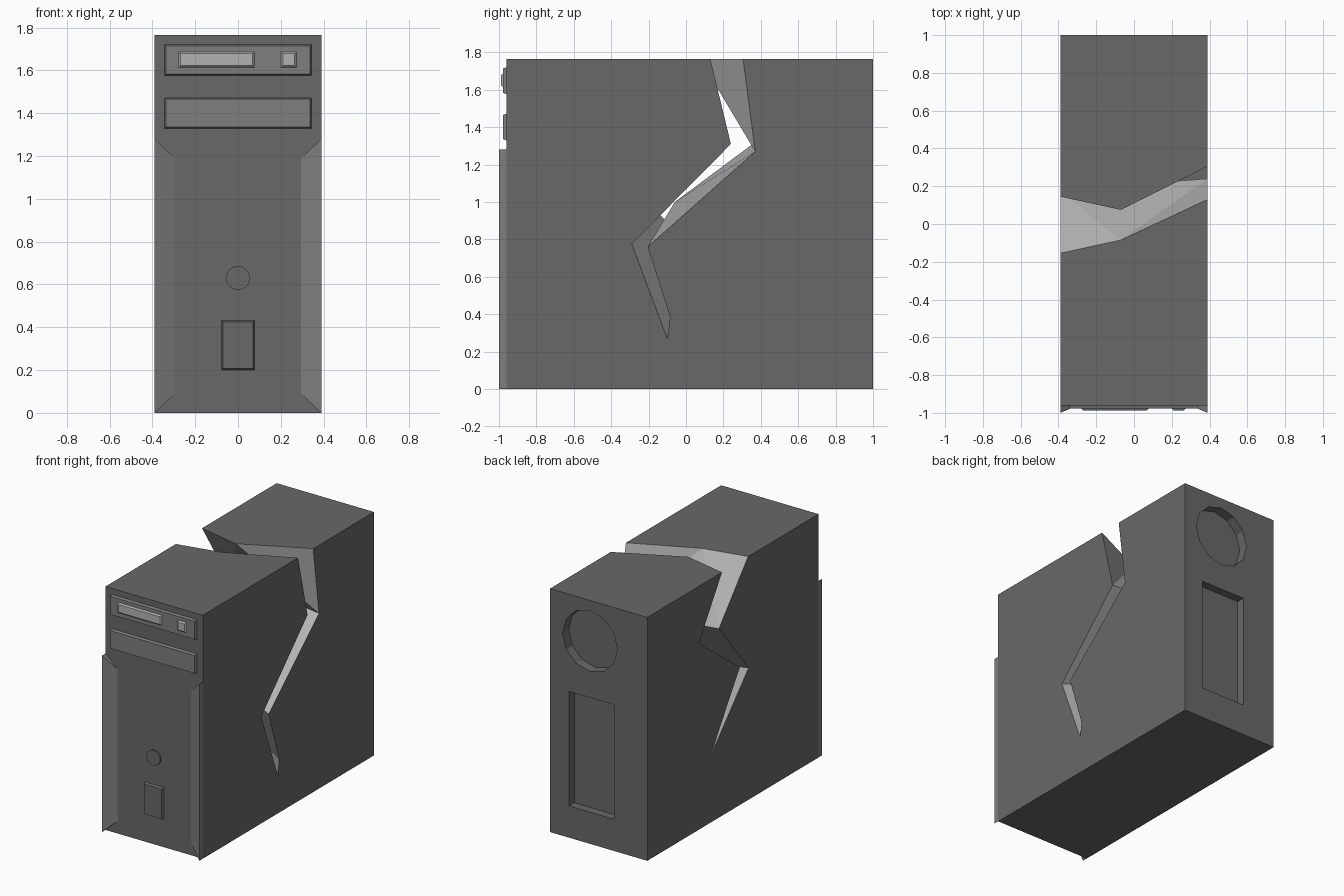
import bpy, bmesh, math

if "Cube" in bpy.data.objects:
    bpy.data.objects.remove(bpy.data.objects["Cube"])

TOP, W, FRONT, BACK = 1.765, 0.39, -0.96, 1.0


def material(name, v):
    m = bpy.data.materials.new(name)
    m.diffuse_color = (v, v, v, 1)
    m.use_nodes = True
    m.node_tree.nodes["Principled BSDF"].inputs["Base Color"].default_value = m.diffuse_color
    return m


DARK = material("dark_plastic", 0.14)
TRIM = material("trim_plastic", 0.21)
LIGHT = material("light_plastic", 0.45)


def make(name, bm, *mats):
    bmesh.ops.recalc_face_normals(bm, faces=bm.faces)
    me = bpy.data.meshes.new(name)
    bm.to_mesh(me)
    bm.free()
    for m in mats:
        me.materials.append(m)
    ob = bpy.data.objects.new(name, me)
    bpy.context.collection.objects.link(ob)
    return ob


def plate(name, outline, y0, y1, inset, mat):
    """Outline in (x, z), extruded from y0 to y1; inset shrinks the y1 end."""
    cx = (min(p[0] for p in outline) + max(p[0] for p in outline)) / 2
    cz = (min(p[1] for p in outline) + max(p[1] for p in outline)) / 2
    bm = bmesh.new()

    def shrink(v, c):
        return v - math.copysign(inset, v - c) if inset else v
    a = [bm.verts.new((x, y0, z)) for x, z in outline]
    b = [bm.verts.new((shrink(x, cx), y1, shrink(z, cz))) for x, z in outline]
    n = len(a)
    bm.faces.new(a)
    bm.faces.new(b)
    for i in range(n):
        j = (i + 1) % n
        bm.faces.new((a[i], a[j], b[j], b[i]))
    return make(name, bm, mat)


def rect(x0, x1, z0, z1):
    return [(x0, z0), (x1, z0), (x1, z1), (x0, z1)]


def circle(cx, cz, r, n):
    return [(cx + r * math.cos(2 * math.pi * i / n), cz + r * math.sin(2 * math.pi * i / n))
            for i in range(n)]


# Case body: both side outlines (y, z) include the jagged crack, lofted across x
crack_left = [(-0.155, TOP), (0.18, 1.37), (-0.16, 0.955), (0.287, 0.47),
              (0.25, 0.525), (-0.06, 1.0), (0.41, 1.35), (0.145, TOP)]
crack_right = [(0.13, TOP), (0.24, 1.31), (-0.29, 0.775), (-0.10, 0.27),
               (-0.085, 0.385), (-0.205, 0.76), (0.37, 1.27), (0.305, TOP)]
bm = bmesh.new()


def side(x, crack):
    box = [(BACK, TOP), (BACK, 0), (FRONT, 0), (FRONT, TOP)]
    vs = [bm.verts.new((x, y, z)) for y, z in crack + box]
    bm.faces.new(vs)
    return vs


L, R = side(-W, crack_left), side(W, crack_right)
mid_front = bm.verts.new((-0.07, -0.085, TOP))
mid_back = bm.verts.new((-0.07, 0.075, TOP))
# Top halves, back, bottom and front
bm.faces.new((L[11], R[11], R[0], mid_front, L[0]))
bm.faces.new((L[8], R[8], R[7], mid_back, L[7]))
for i in (8, 9, 10):
    bm.faces.new((L[i], L[i + 1], R[i + 1], R[i]))
# Crack walls
walls = []
for m, t, k in ((mid_front, 0, 1), (mid_back, 7, 6)):
    for tri in ((L[t], m, L[k]), (m, R[k], L[k]), (m, R[t], R[k])):
        walls.append(bm.faces.new(tri))
for i in range(1, 6):
    walls.append(bm.faces.new((L[i], L[i + 1], R[i + 1], R[i])))
for f in walls:
    f.material_index = 1
body = make("case_body", bm, DARK, LIGHT)

# Recesses in the back: fan opening and connector bay
for name, outline, depth in (("fan_cutter", circle(0.07, 1.47, 0.22, 12), 0.07),
                             ("bay_cutter", rect(-0.124, 0.238, 0.23, 1.06), 0.06)):
    cutter = plate(name, outline, BACK - depth, BACK + 0.1, 0, DARK)
    cutter.hide_render = True
    mod = body.modifiers.new(name, 'BOOLEAN')
    mod.operation, mod.solver, mod.object = 'DIFFERENCE', 'EXACT', cutter
    bpy.context.view_layer.objects.active = body
    bpy.ops.object.modifier_apply(modifier=mod.name)
    bpy.data.objects.remove(cutter)

# Raised wedge flanks along the lower front edges
for s, name in ((-1, "left_front_flank"), (1, "right_front_flank")):
    bm = bmesh.new()
    lo, hi = ([bm.verts.new((s * x, y, z)) for x, y, z in
               ((W, -1.0, z0), (W, FRONT, z0), (0.295, FRONT, z1))]
              for z0, z1 in ((0, 0.09), (1.28, 1.19)))
    bm.faces.new(lo)
    bm.faces.new(hi)
    for i in range(3):
        j = (i + 1) % 3
        bm.faces.new((lo[i], lo[j], hi[j], hi[i]))
    make(name, bm, TRIM)

# Front panel details
plate("upper_drive_bezel", rect(-0.345, 0.345, 1.575, 1.722), -0.955, -0.978, 0.008, TRIM)
plate("lower_drive_bezel", rect(-0.345, 0.345, 1.328, 1.474), -0.955, -0.978, 0.008, TRIM)
plate("drive_tray", rect(-0.28, 0.08, 1.61, 1.69), -0.975, -0.988, 0.012, LIGHT)
plate("eject_button", rect(0.198, 0.275, 1.61, 1.69), -0.975, -0.988, 0.012, LIGHT)
plate("power_button", circle(0, 0.63, 0.056, 16), -0.955, -0.972, 0, DARK)
plate("port_cover", rect(-0.08, 0.08, 0.198, 0.435), -0.955, -0.975, 0.01, DARK)
